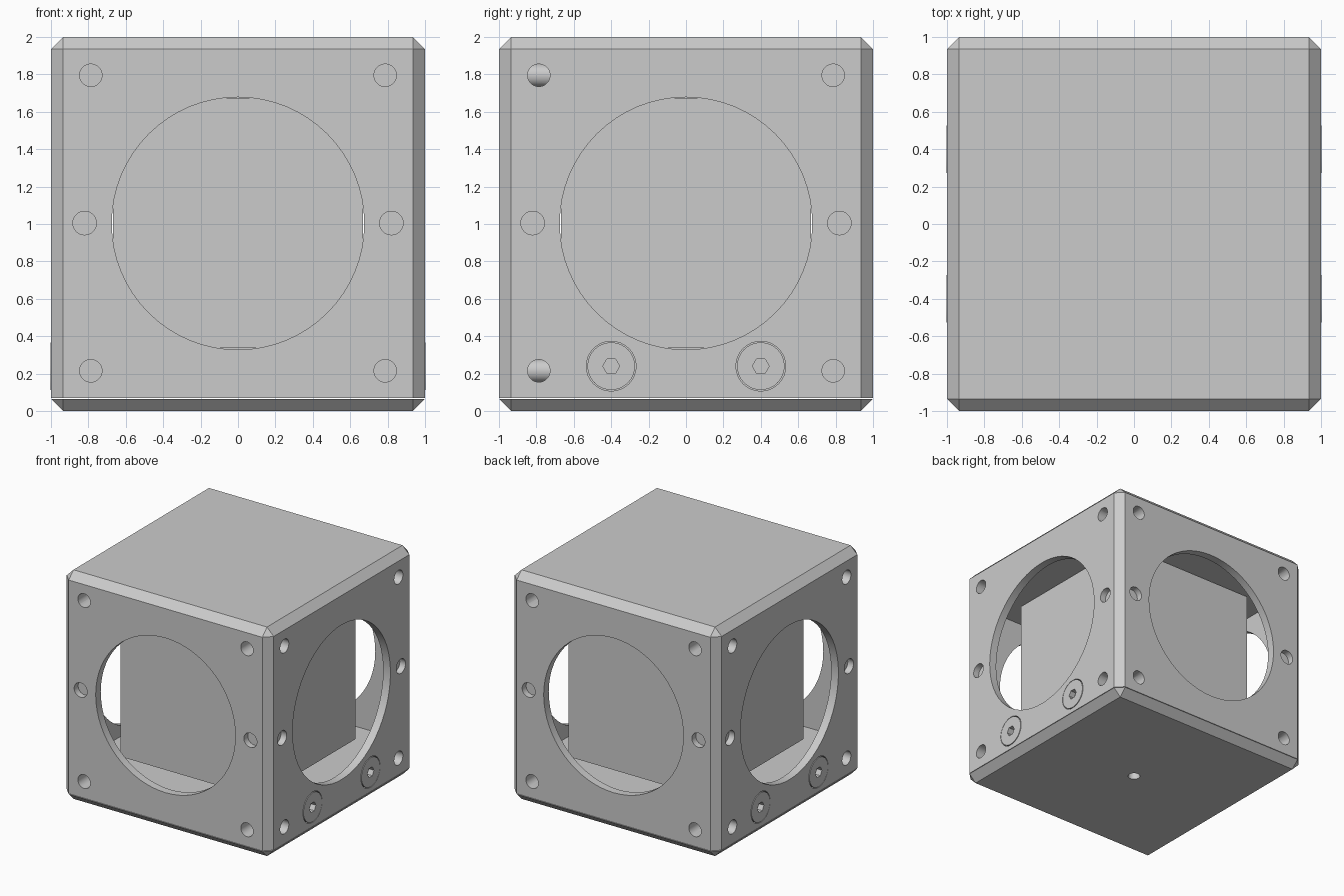
import bpy, bmesh, math
from mathutils import Matrix, Vector

if "Cube" in bpy.data.objects:
    bpy.data.objects.remove(bpy.data.objects["Cube"])

BEVEL = 0.065


def to_object(bm, name):
    mesh = bpy.data.meshes.new(name)
    bm.to_mesh(mesh)
    bm.free()
    obj = bpy.data.objects.new(name, mesh)
    bpy.context.collection.objects.link(obj)
    return obj


def box(name, size, centre):
    bm = bmesh.new()
    bmesh.ops.create_cube(bm, size=1)
    bmesh.ops.scale(bm, vec=size, verts=bm.verts)
    bmesh.ops.translate(bm, vec=centre, verts=bm.verts)
    return to_object(bm, name)


def rod(name, radius, length, centre, axis, sides=32):
    bm = bmesh.new()
    bmesh.ops.create_cone(bm, cap_ends=True, segments=sides, radius1=radius,
                          radius2=radius, depth=length)
    turn = Vector((0, 0, 1)).rotation_difference(Vector(axis)).to_matrix().to_4x4()
    bmesh.ops.transform(bm, matrix=Matrix.Translation(centre) @ turn, verts=bm.verts)
    return to_object(bm, name)


def chamfered_slice(name, z_cut, keep_above):
    """Part of the chamfered 2-unit cube above or below a level."""
    bm = bmesh.new()
    bmesh.ops.create_cube(bm, size=2)
    bmesh.ops.translate(bm, vec=(0, 0, 1), verts=bm.verts)
    bmesh.ops.bevel(bm, geom=bm.edges[:], offset=BEVEL, segments=1,
                    affect='EDGES', profile=0.5)
    bmesh.ops.bisect_plane(bm, geom=bm.verts[:] + bm.edges[:] + bm.faces[:],
                           plane_co=(0, 0, z_cut), plane_no=(0, 0, 1),
                           clear_inner=keep_above, clear_outer=not keep_above)
    bmesh.ops.holes_fill(bm, edges=[e for e in bm.edges if e.is_boundary])
    bmesh.ops.recalc_face_normals(bm, faces=bm.faces)
    return to_object(bm, name)


def cut(obj, cutter):
    mod = obj.modifiers.new("cut", 'BOOLEAN')
    mod.operation = 'DIFFERENCE'
    mod.solver = 'EXACT'
    mod.object = cutter
    bpy.context.view_layer.objects.active = obj
    bpy.ops.object.modifier_apply(modifier=mod.name)
    bpy.data.objects.remove(cutter, do_unlink=True)


def smooth(obj):
    bpy.ops.object.select_all(action='DESELECT')
    obj.select_set(True)
    bpy.context.view_layer.objects.active = obj
    bpy.ops.object.shade_smooth_by_angle(angle=math.radians(30))


# Housing and bottom plate, with a fine seam between them
housing = chamfered_slice("housing", 0.07, True)
base_plate = chamfered_slice("base_plate", 0.065, False)

# Inner chamber and the two crossing ports
cut(housing, box("chamber_cutter", (1.86, 1.86, 1.40), (0, 0, 1.0)))
for axis in ((1, 0, 0), (0, 1, 0)):
    cut(housing, rod("port_cutter", 0.675, 2.4, (0, 0, 1.003), axis, 64))

# Blind holes on all four sides: corners deep, middle ones shallow
for i in range(4):
    a = i * math.pi / 2
    out = Vector((round(math.cos(a)), round(math.sin(a)), 0))
    side = Vector((-out.y, out.x, 0))
    for s in (-1, 1):
        for z in (0.215, 1.795):
            cut(housing, rod("corner_hole_cutter", 0.06, 0.6,
                             out + side * s * 0.787 + Vector((0, 0, z)), out))
        cut(housing, rod("middle_hole_cutter", 0.063, 0.11,
                         out + side * s * 0.82 + Vector((0, 0, 1.005)), out))

# Flush socket screws on the left and right sides
for x, side_name in ((-1, "left"), (1, "right")):
    for y, place in ((-0.4, "front"), (0.4, "back")):
        cut(housing, rod("recess_cutter", 0.133, 0.12, (x, y, 0.24), (x, 0, 0)))
        screw = rod(f"screw_{side_name}_{place}", 0.127, 0.07,
                    (x * 0.967, y, 0.24), (x, 0, 0))
        cut(screw, rod("socket_cutter", 0.045, 0.1, (x, y, 0.24), (x, 0, 0), 6))
        smooth(screw)

# Mounting hole in the underside
for part in (housing, base_plate):
    cut(part, rod("mount_hole_cutter", 0.05, 0.4, (0, 0, 0), (0, 0, 1)))
    smooth(part)

# Optical block on its platform, with a spacer above
box("optical_block", (1.336, 1.336, 1.336), (0, 0, 1.006))
box("platform", (1.1, 1.1, 0.04), (0, 0, 0.318))
box("top_spacer", (1.1, 1.1, 0.03), (0, 0, 1.688))
